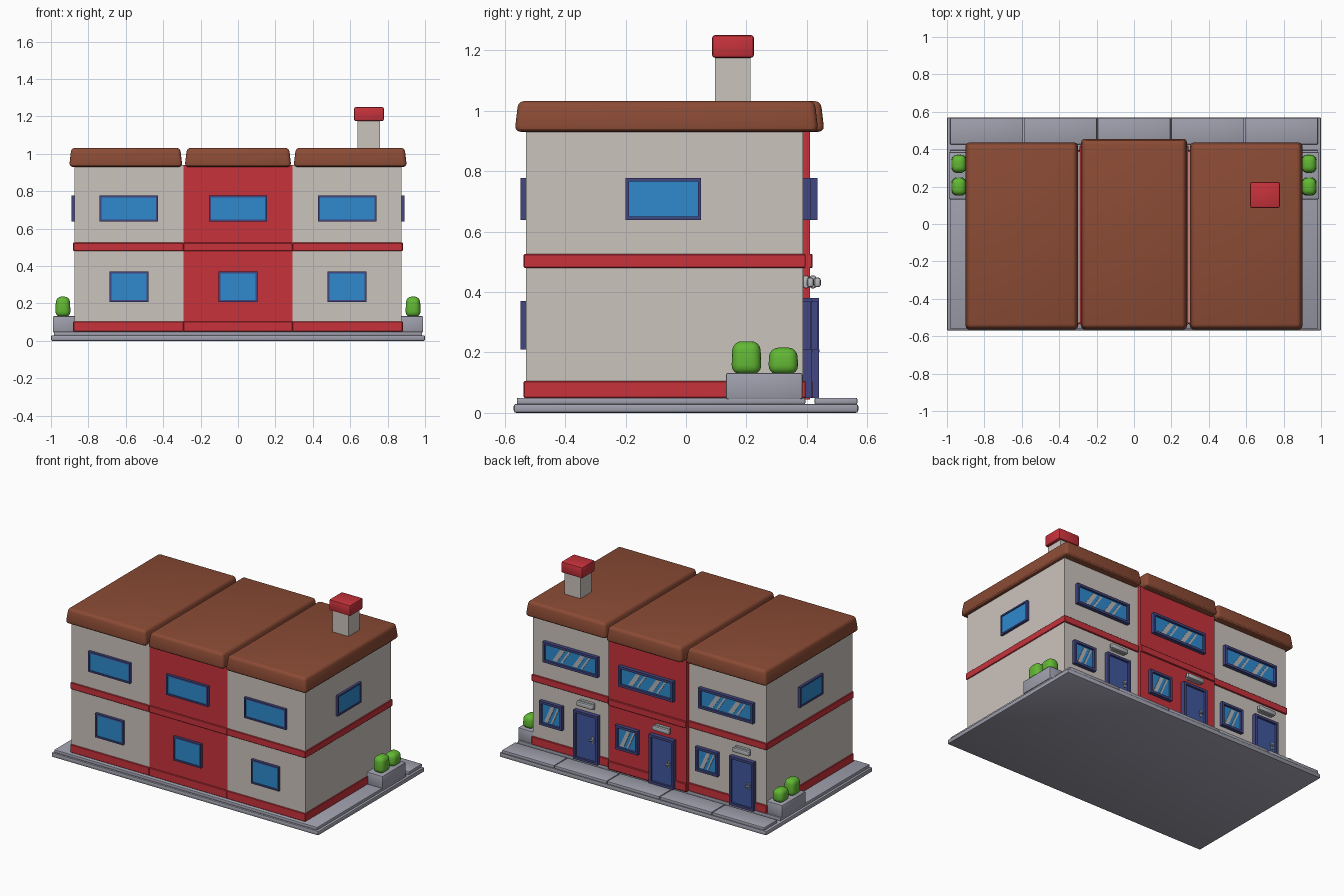
import bpy, bmesh
from math import pi
from mathutils import Matrix, Vector

if "Cube" in bpy.data.objects:
    bpy.data.objects.remove(bpy.data.objects["Cube"], do_unlink=True)


def material(name, r, g, b):
    lin = [((c / 255 + 0.055) / 1.055) ** 2.4 for c in (r, g, b)] + [1]
    m = bpy.data.materials.new(name)
    m.diffuse_color = lin
    m.use_nodes = True
    m.node_tree.nodes["Principled BSDF"].inputs["Base Color"].default_value = lin
    return m


WALL = material("plaster", 203, 195, 188)
RED = material("red paint", 199, 50, 59)
ROOF = material("brown roof", 139, 75, 53)
STONE = material("grey paving", 160, 160, 174)
FRAME = material("navy frame", 66, 71, 130)
GLASS = material("blue glass", 46, 138, 206)
DOOR = material("blue door", 63, 86, 156)
METAL = material("pale metal", 180, 182, 186)
GREEN = material("leaf green", 98, 184, 52)


def finish(name, bm, *mats):
    mesh = bpy.data.meshes.new(name)
    bmesh.ops.recalc_face_normals(bm, faces=bm.faces)
    bm.to_mesh(mesh)
    bm.free()
    ob = bpy.data.objects.new(name, mesh)
    bpy.context.collection.objects.link(ob)
    for m in mats:
        mesh.materials.append(m)
    return ob


def box(name, mat, x, y, z, bevel=0.0, segments=2, taper=0.0):
    """Box from (min, max) ranges, optionally narrowed at the top and bevelled."""
    bm = bmesh.new()
    bmesh.ops.create_cube(bm, size=1)
    for v in bm.verts:
        cut = taper if v.co.z > 0 else 0
        for i, r in enumerate((x, y, z)):
            side = 1 if v.co[i] > 0 else -1
            v.co[i] = r[side > 0] - (side * cut if i < 2 else 0)
    if bevel:
        bmesh.ops.bevel(bm, geom=bm.edges[:], offset=bevel, segments=segments,
                        profile=0.5, affect='EDGES')
    return finish(name, bm, mat)


def panel(name, fill, at, angle, w, h, depth, border, recess):
    """Framed pane standing out from a wall; angle turns it from the back wall."""
    bm = bmesh.new()
    bmesh.ops.create_cube(bm, size=1)
    bmesh.ops.scale(bm, vec=(w, depth, h), verts=bm.verts)
    bmesh.ops.translate(bm, vec=(0, depth / 2, 0), verts=bm.verts)
    bm.normal_update()
    face = max(bm.faces, key=lambda f: f.normal.y)
    bmesh.ops.inset_individual(bm, faces=[face], thickness=border)
    moved = bmesh.ops.extrude_discrete_faces(bm, faces=[face])["faces"][0]
    bmesh.ops.translate(bm, vec=(0, -recess, 0), verts=moved.verts)
    moved.material_index = 1
    bm.transform(Matrix.Translation(at) @ Matrix.Rotation(angle, 4, 'Z'))
    return finish(name, bm, FRAME, fill)


def glint(name, x, y, z, w, h, lean):
    """Thin slanted reflection plate on a back window pane."""
    bm = bmesh.new()
    bmesh.ops.create_cube(bm, size=1)
    for v in bm.verts:
        v.co = Vector((x + v.co.x * w - v.co.z * lean, y + v.co.y * 0.004, z + v.co.z * h))
    return finish(name, bm, METAL)


# Ground slab and paving
box("ground_slab", STONE, (-1, 1), (-0.57, 0.57), (0, 0.03), 0.008)
box("paving_plate", STONE, (-0.985, 0.985), (-0.56, 0.395), (0.028, 0.05), 0.005)
for i in range(5):
    x = -0.985 + i * 0.394
    box("pavement_tile", STONE, (x + 0.002, x + 0.392), (0.425, 0.567), (0.028, 0.05), 0.005)

# Three house sections with trims, roofs, windows and doors
HALF = 0.2917
for i in (-1, 0, 1):
    cx = i * 2 * HALF
    middle = i == 0
    back = 0.41 if middle else 0.387
    span = (cx - HALF, cx + HALF)
    box("house_wall", RED if middle else WALL, span, (-0.53, back), (0.045, 0.94))

    lo = span[0] - (0.006 if i < 0 else 0)
    hi = span[1] + (0.006 if i > 0 else 0)
    for name, z in (("base_trim", (0.05, 0.105)), ("floor_band", (0.48, 0.525))):
        box(name, RED, (lo, hi), (-0.537, back + 0.009), z, 0.003, 1)

    rx = (-0.285, 0.285) if middle else (i * 0.6 - 0.303, i * 0.6 + 0.303)
    box("roof_slab", ROOF, rx, (-0.567, 0.458 if middle else 0.438),
        (0.93, 1.032), 0.02, 3, 0.012)

    # Front windows
    panel("front_upper_window", GLASS, (cx, -0.53, 0.708), pi, 0.312, 0.138, 0.018, 0.015, 0.006)
    panel("front_lower_window", GLASS, (cx, -0.53, 0.29), pi, 0.208, 0.162, 0.018, 0.015, 0.006)

    # Back windows with reflections
    pane = back + 0.011
    panel("back_upper_window", GLASS, (cx, back, 0.708), 0, 0.41, 0.138, 0.025, 0.022, 0.015)
    for dx, w in ((0.09, 0.035), (0.04, 0.015), (-0.06, 0.035), (-0.11, 0.015)):
        glint("upper_window_glint", cx + dx, pane, 0.708, w, 0.09, 0.06)
    wx = cx + 0.145
    panel("back_lower_window", GLASS, (wx, back, 0.29), 0, 0.168, 0.162, 0.025, 0.022, 0.015)
    for dx, w in ((0.015, 0.028), (-0.027, 0.013)):
        glint("lower_window_glint", wx + dx, pane, 0.29, w, 0.115, 0.05)

    # Door, handle and lamp
    dx = cx - 0.12
    panel("door", DOOR, (dx, back, 0.215), 0, 0.182, 0.33, 0.03, 0.022, 0.014)
    box("door_handle_plate", METAL, (dx - 0.058, dx - 0.044), (back + 0.012, back + 0.022),
        (0.185, 0.23), 0.002, 1)
    box("door_handle", METAL, (dx - 0.056, dx - 0.03), (back + 0.02, back + 0.032),
        (0.2, 0.212), 0.003, 1)
    box("lamp_mount", METAL, (dx - 0.055, dx + 0.055), (back, back + 0.02), (0.412, 0.455), 0.007)
    box("lamp_shade", METAL, (dx - 0.065, dx + 0.065), (back + 0.014, back + 0.036),
        (0.416, 0.448), 0.008)

# Side windows, planters and bushes, mirrored
for s in (-1, 1):
    panel("side_window", GLASS, (s * 0.875, -0.075, 0.708), -s * pi / 2,
          0.25, 0.138, 0.016, 0.015, 0.006)
    box("planter", STONE, sorted((s * 0.87, s * 0.99)), (0.132, 0.385), (0.045, 0.132), 0.006)
    for y, top in ((0.2, 0.237), (0.322, 0.216)):
        box("bush", GREEN, sorted((s * 0.895, s * 0.977)), (y - 0.05, y + 0.05),
            (0.128, top), 0.03, 4, 0.004)

# Chimney
box("chimney_stack", WALL, (0.64, 0.76), (0.096, 0.214), (1.02, 1.18))
box("chimney_cap", RED, (0.62, 0.78), (0.086, 0.225), (1.175, 1.25), 0.01)

# Smooth the rounded edges, keep the corners crisp
bpy.ops.object.select_all(action='DESELECT')
for ob in bpy.context.scene.objects:
    if ob.type == 'MESH':
        ob.select_set(True)
        bpy.context.view_layer.objects.active = ob
bpy.ops.object.shade_smooth_by_angle()
